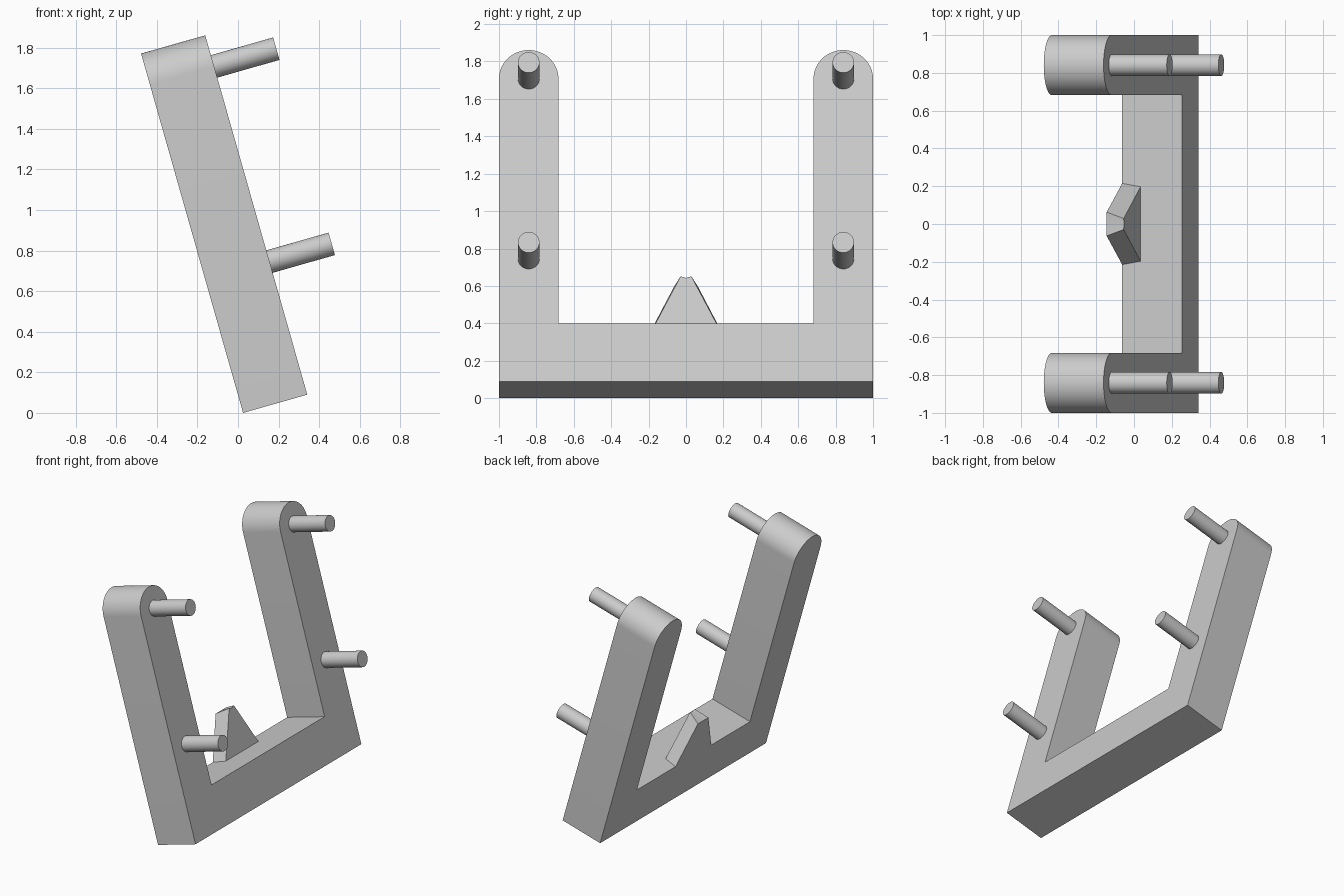
import bpy
import bmesh
from math import radians, sin, cos, pi
from mathutils import Matrix

cube = bpy.data.objects.get("Cube")
if cube:
    bpy.data.objects.remove(cube, do_unlink=True)

# One plain grey for every part
grey = bpy.data.materials.new("light_grey")
grey.use_nodes = True
colour = (0.6, 0.6, 0.6, 1)
grey.diffuse_color = colour
grey.node_tree.nodes["Principled BSDF"].inputs["Base Color"].default_value = colour

# Everything is built upright (x depth, y width, z height), then leaned back
LEAN = Matrix.Translation((0.025, 0, 0)) @ Matrix.Rotation(radians(-15.85), 4, 'Y')
DEPTH = 0.329
LEG = 0.318            # leg width
R = LEG / 2
AXIS = 1 - R           # leg centre line
TOP = 1.682            # centre of the rounded leg top
BAR = 0.32             # height of the cross bar


def finish(bm, name):
    bmesh.ops.recalc_face_normals(bm, faces=bm.faces)
    bm.transform(LEAN)
    mesh = bpy.data.meshes.new(name)
    bm.to_mesh(mesh)
    bm.free()
    mesh.materials.append(grey)
    mesh.shade_smooth()
    mesh.set_sharp_from_angle(angle=radians(30))
    obj = bpy.data.objects.new(name, mesh)
    bpy.context.collection.objects.link(obj)
    return obj


def loft(name, back, front, depth):
    """Join a back outline to a front outline with the same point count."""
    bm = bmesh.new()
    a = [bm.verts.new((0, y, z)) for y, z in back]
    b = [bm.verts.new((depth, y, z)) for y, z in front]
    bm.faces.new(a)
    bm.faces.new(b)
    for i in range(len(a)):
        j = (i + 1) % len(a)
        bm.faces.new((a[i], a[j], b[j], b[i]))
    return finish(bm, name)


# U-shaped frame with round leg tops
STEPS = 32
half = [(1, 0)]
half += [(AXIS + R * cos(pi * i / STEPS), TOP + R * sin(pi * i / STEPS))
         for i in range(STEPS + 1)]
half.append((1 - LEG, BAR))
outline = half + [(-y, z) for y, z in reversed(half)]
loft("frame", outline, outline, DEPTH)

# Tapered pointer on the cross bar, with a shallow notch at its front tip
back = [(0.215, BAR), (0.063, 0.622), (0, 0.622), (-0.063, 0.622), (-0.215, BAR)]
front = [(0.197, BAR), (0.029, 0.648), (0, 0.64), (-0.029, 0.648), (-0.197, BAR)]
loft("pointer", back, front, 0.101)

# Four pegs on the front of the legs
PEG_START, PEG_END = DEPTH - 0.03, 0.648
for side, y in (("left", AXIS), ("right", -AXIS)):
    for level, z in (("lower", 0.682), ("upper", TOP)):
        bm = bmesh.new()
        place = (Matrix.Translation(((PEG_START + PEG_END) / 2, y, z))
                 @ Matrix.Rotation(pi / 2, 4, 'Y'))
        bmesh.ops.create_cone(bm, cap_ends=True, segments=48, radius1=0.0575,
                              radius2=0.0575, depth=PEG_END - PEG_START, matrix=place)
        finish(bm, f"{level}_peg_{'back' if side == 'left' and y > 0 else 'front'}")
